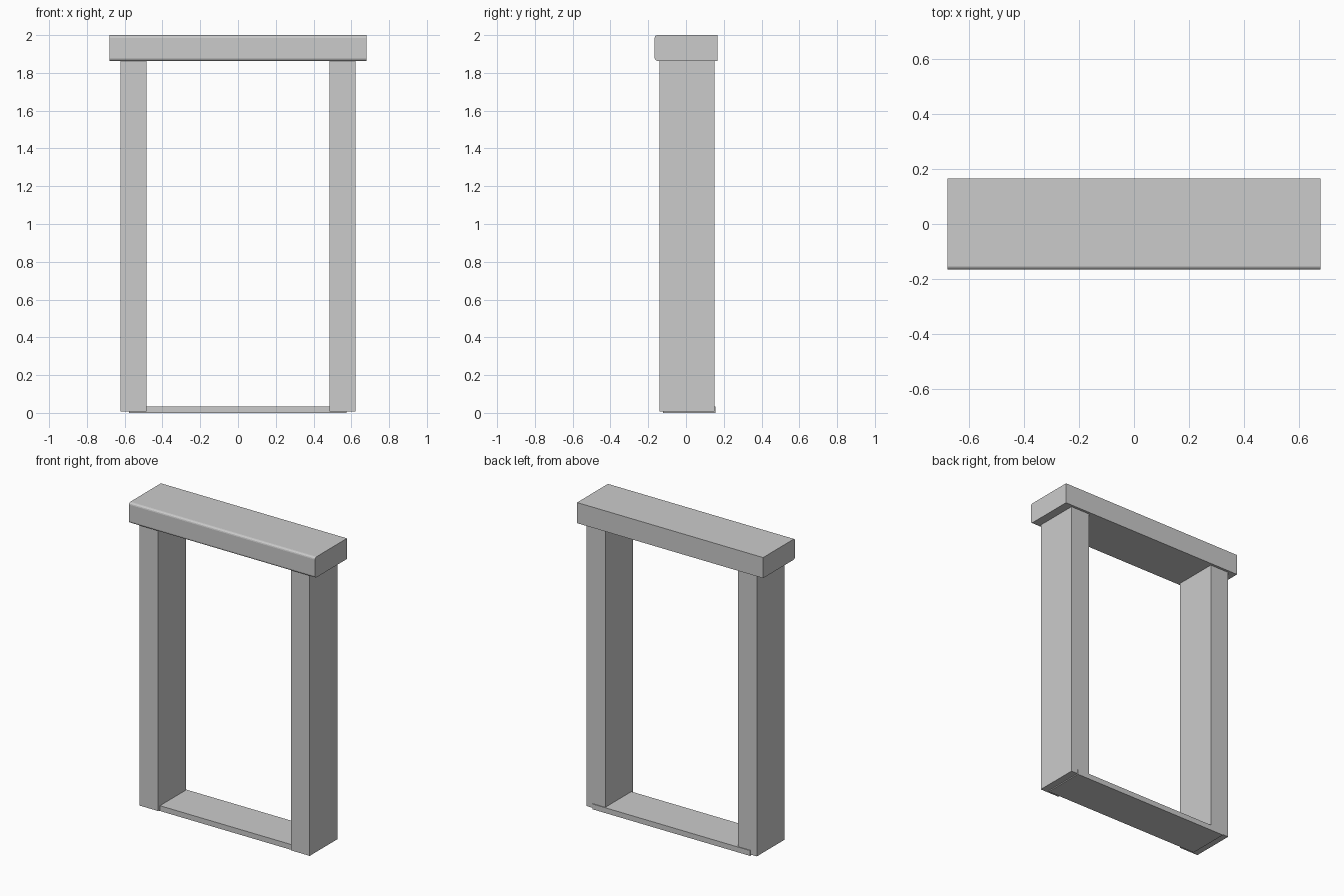
import bpy, bmesh

if "Cube" in bpy.data.objects:
    bpy.data.objects.remove(bpy.data.objects["Cube"])


def box(name, x0, x1, y0, y1, z0, z1, front_round=0.0):
    """Box from its limits; optionally round the two long front edges."""
    bm = bmesh.new()
    bmesh.ops.create_cube(bm, size=1)
    for v in bm.verts:
        v.co.x = x1 if v.co.x > 0 else x0
        v.co.y = y1 if v.co.y > 0 else y0
        v.co.z = z1 if v.co.z > 0 else z0
    if front_round:
        edges = [e for e in bm.edges
                 if all(abs(v.co.y - y0) < 1e-5 for v in e.verts)
                 and abs(e.verts[0].co.x - e.verts[1].co.x) > 0.5]
        bmesh.ops.bevel(bm, geom=edges, offset=front_round, segments=3,
                        profile=0.5, affect='EDGES')
    bmesh.ops.recalc_face_normals(bm, faces=bm.faces)
    mesh = bpy.data.meshes.new(name)
    bm.to_mesh(mesh)
    bm.free()
    obj = bpy.data.objects.new(name, mesh)
    bpy.context.collection.objects.link(obj)
    return obj


# Two upright posts
box("left_post", -0.622, -0.484, -0.141, 0.15, 0.007, 1.864)
box("right_post", 0.484, 0.622, -0.141, 0.15, 0.007, 1.864)

# Thin threshold running into the posts
box("threshold", -0.576, 0.575, -0.122, 0.155, 0.0, 0.035)

# Overhanging lintel with rounded front edges
box("lintel", -0.679, 0.679, -0.166, 0.166, 1.864, 2.0, front_round=0.014)
